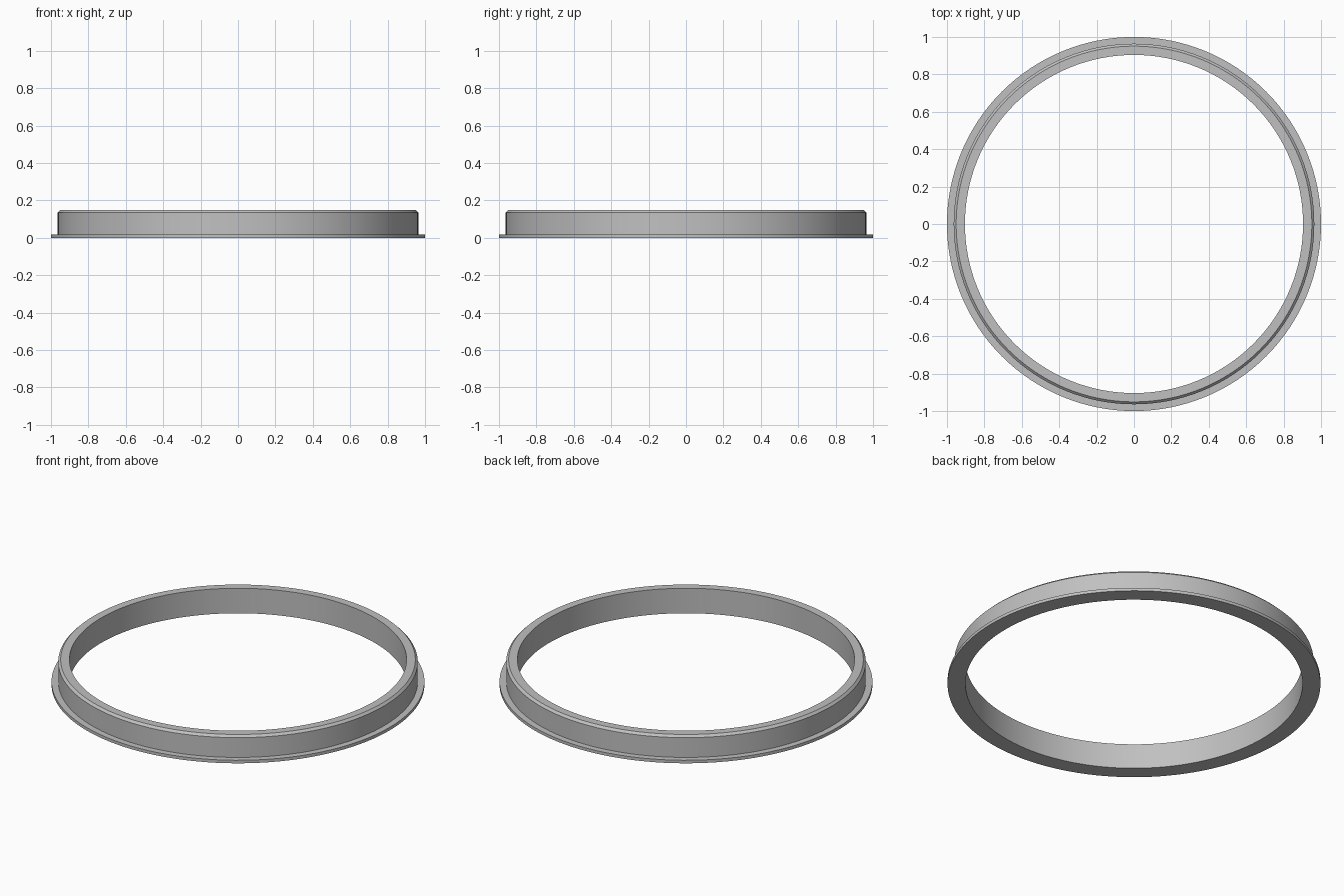
import bpy
import bmesh
import math
from mathutils import Matrix, Vector

SEGMENTS = 128

cube = bpy.data.objects.get("Cube")
if cube:
    bpy.data.objects.remove(cube, do_unlink=True)

# Plain grey metal
grey = bpy.data.materials.new("grey_metal")
grey.use_nodes = True
colour = (0.53, 0.53, 0.53, 1)
grey.diffuse_color = colour
grey.node_tree.nodes["Principled BSDF"].inputs["Base Color"].default_value = colour


def lathe(name, profile, material):
    """Turn a closed (radius, height) profile around z."""
    bm = bmesh.new()
    rings = []
    for i in range(SEGMENTS):
        turn = Matrix.Rotation(math.tau * i / SEGMENTS, 3, "Z")
        rings.append([bm.verts.new(turn @ Vector((r, 0, z))) for r, z in profile])
    n = len(profile)
    for i, ring in enumerate(rings):
        following = rings[(i + 1) % SEGMENTS]
        for j in range(n):
            k = (j + 1) % n
            bm.faces.new((ring[j], following[j], following[k], ring[k]))
    bmesh.ops.recalc_face_normals(bm, faces=bm.faces)
    mesh = bpy.data.meshes.new(name)
    bm.to_mesh(mesh)
    bm.free()
    mesh.materials.append(material)
    obj = bpy.data.objects.new(name, mesh)
    bpy.context.collection.objects.link(obj)
    bpy.ops.object.select_all(action="DESELECT")
    obj.select_set(True)
    bpy.context.view_layer.objects.active = obj
    bpy.ops.object.shade_smooth_by_angle(angle=math.radians(30))
    return obj


# Ring with a thin bottom flange, upright wall and chamfered top edge
lathe("flanged_ring", [
    (0.904, 0), (1, 0), (1, 0.018),        # flange
    (0.964, 0.018), (0.964, 0.135),        # outer wall
    (0.951, 0.148), (0.904, 0.148),        # chamfer and rim
], grey)
